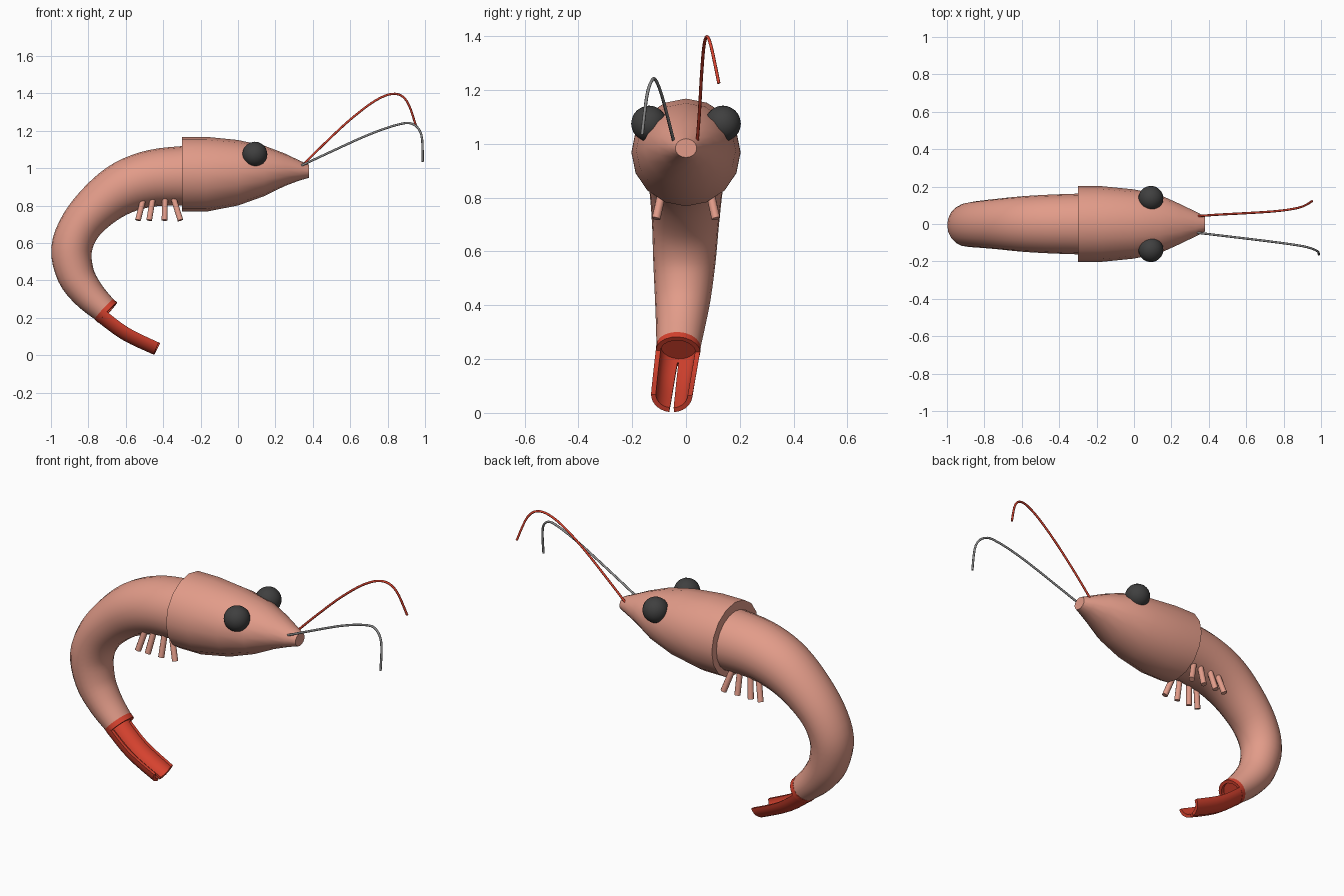
import bpy, bmesh, math
from mathutils import Vector

if "Cube" in bpy.data.objects:
    bpy.data.objects.remove(bpy.data.objects["Cube"])


def material(name, rgb):
    m = bpy.data.materials.new(name)
    m.diffuse_color = (*rgb, 1)
    m.use_nodes = True
    m.node_tree.nodes["Principled BSDF"].inputs["Base Color"].default_value = m.diffuse_color
    return m


SALMON = material("salmon", (0.76, 0.33, 0.25))
RED = material("red", (0.68, 0.055, 0.028))
BLACK = material("charcoal", (0.05, 0.05, 0.05))
GREY = material("grey", (0.26, 0.26, 0.26))


def finish(obj, mat, angle=40):
    obj.data.materials.clear()
    obj.data.materials.append(mat)
    bpy.ops.object.select_all(action='DESELECT')
    obj.select_set(True)
    bpy.context.view_layer.objects.active = obj
    bpy.ops.object.shade_smooth_by_angle(angle=math.radians(angle))
    return obj


def loft(name, rings, mat, angle=40):
    """Skin a list of equal-length closed rings and cap both ends."""
    bm = bmesh.new()
    vs = [[bm.verts.new(p) for p in ring] for ring in rings]
    n = len(vs[0])
    for a, b in zip(vs, vs[1:]):
        for i in range(n):
            j = (i + 1) % n
            bm.faces.new((a[i], a[j], b[j], b[i]))
    bm.faces.new(vs[0])
    bm.faces.new(vs[-1])
    bmesh.ops.recalc_face_normals(bm, faces=bm.faces)
    mesh = bpy.data.meshes.new(name)
    bm.to_mesh(mesh)
    bm.free()
    obj = bpy.data.objects.new(name, mesh)
    bpy.context.collection.objects.link(obj)
    return finish(obj, mat, angle)


def spline(keys, steps):
    """Catmull-Rom interpolation of tuples of any length."""
    k = [keys[0]] + keys + [keys[-1]]
    out = []
    for i in range(1, len(k) - 2):
        for s in range(steps):
            t = s / steps
            out.append(tuple(
                b + 0.5 * t * (c - a + t * (2*a - 5*b + 4*c - d + t * (3*(b - c) + d - a)))
                for a, b, c, d in zip(*k[i - 1:i + 3])))
    return out + [keys[-1]]


def frame(tangent):
    t = tangent.normalized()
    up = t.cross(Vector((0, 1, 0))).normalized()
    return t, up.cross(t).normalized(), up


def ellipse(c, side, up, rs, ru, n=20):
    return [c + side * rs * math.cos(2 * math.pi * i / n)
            + up * ru * math.sin(2 * math.pi * i / n) for i in range(n)]


# head shell: x, centre height, half width, half height
HEAD = [(-0.30, 0.968, 0.203, 0.2), (-0.17, 0.968, 0.202, 0.2), (0.0, 0.976, 0.185, 0.175),
        (0.14, 0.986, 0.155, 0.135), (0.25, 0.992, 0.105, 0.087),
        (0.33, 0.988, 0.066, 0.053), (0.38, 0.984, 0.04, 0.035)]
Y, Z = Vector((0, 1, 0)), Vector((0, 0, 1))
loft("head", [ellipse(Vector((x, 0, z)), Y, Z, w, h, 16) for x, z, w, h in HEAD], SALMON)

# curled abdomen: x, y, z, in-plane radius, side radius
BODY = [(-0.28, 0, 0.96, 0.16, 0.163), (-0.45, 0, 0.948, 0.152, 0.157),
        (-0.60, 0, 0.902, 0.141, 0.148), (-0.73, 0, 0.815, 0.125, 0.135),
        (-0.84, -0.002, 0.695, 0.112, 0.124), (-0.89, -0.006, 0.565, 0.109, 0.116),
        (-0.867, -0.012, 0.43, 0.1, 0.104), (-0.80, -0.02, 0.328, 0.087, 0.092),
        (-0.715, -0.028, 0.245, 0.073, 0.082)]
path = spline(BODY, 4)
rings = []
for i, p in enumerate(path):
    a, b = path[max(i - 1, 0)], path[min(i + 1, len(path) - 1)]
    t, side, up = frame(Vector(b[:3]) - Vector(a[:3]))
    rings.append(ellipse(Vector(p[:3]), side, up, p[4], p[3]))
loft("abdomen", rings, SALMON)

# collar with recessed disc at the end of the abdomen
base = Vector(path[-1][:3])
t, side, up = frame(base - Vector(path[-2][:3]))
loft("tail_collar", [ellipse(base + t * d, side, up, 0.083 - k, 0.074 - k)
                     for d, k in ((-0.002, 0), (0.025, 0), (0.025, 0.018), (0.004, 0.018))], RED)

# two curved lobes forming a split open trough
FAN = spline([(-0.715, -0.028, 0.245), (-0.585, -0.042, 0.147), (-0.42, -0.053, 0.067)], 4)
for label, s in (("left", 1), ("right", -1)):
    rings = []
    for i, p in enumerate(FAN):
        a, b = FAN[max(i - 1, 0)], FAN[min(i + 1, len(FAN) - 1)]
        t, side, up = frame(Vector(b) - Vector(a))
        f = i / (len(FAN) - 1)
        gap = math.radians(1 + 6 * f)
        angles = [gap + (math.pi / 2 - gap) * j / 7 for j in range(8)]
        section = [(g, 0) for g in angles] + [(g, 0.018) for g in reversed(angles)]
        rings.append([Vector(p) + side * s * math.sin(g) * (0.083 - 0.006 * f - k)
                      - up * math.cos(g) * (0.074 - 0.003 * f - k) for g, k in section])
    loft("tail_lobe_" + label, rings, RED)

# eyes and small legs on both sides
LEGS = [(-0.505, -0.535), (-0.455, -0.475), (-0.39, -0.393), (-0.345, -0.308)]
for label, s in (("left", 1), ("right", -1)):
    bpy.ops.mesh.primitive_ico_sphere_add(subdivisions=3, radius=0.067,
                                          location=(0.09, s * 0.137, 1.075))
    eye = bpy.context.object
    eye.name = "eye_" + label
    finish(eye, BLACK)
    for n, (x_top, x_low) in enumerate(LEGS):
        top, low = Vector((x_top, s * 0.085, 0.84)), Vector((x_low, s * 0.111, 0.722))
        t, side, up = frame(low - top)
        loft(f"leg_{label}_{n + 1}", [ellipse(c, side, up, 0.016, 0.016, 10)
                                      for c in (top, low)], SALMON)

# long drooping antennae
ANTENNAE = [
    ("antenna_left", RED, [(0.34, 0.042, 1.01), (0.45, 0.05, 1.12), (0.60, 0.058, 1.26),
                           (0.74, 0.067, 1.365), (0.84, 0.079, 1.398), (0.905, 0.095, 1.355),
                           (0.952, 0.122, 1.225)]),
    ("antenna_right", GREY, [(0.34, -0.047, 1.015), (0.50, -0.066, 1.09), (0.70, -0.09, 1.18),
                             (0.85, -0.11, 1.232), (0.93, -0.125, 1.238), (0.98, -0.145, 1.18),
                             (0.988, -0.163, 1.035)])]
for name, mat, keys in ANTENNAE:
    pts = spline(keys, 5)
    rings = []
    for i, p in enumerate(pts):
        a, b = pts[max(i - 1, 0)], pts[min(i + 1, len(pts) - 1)]
        t, side, up = frame(Vector(b) - Vector(a))
        rings.append(ellipse(Vector(p), side, up, 0.006, 0.006, 8))
    loft(name, rings, mat, 50)
